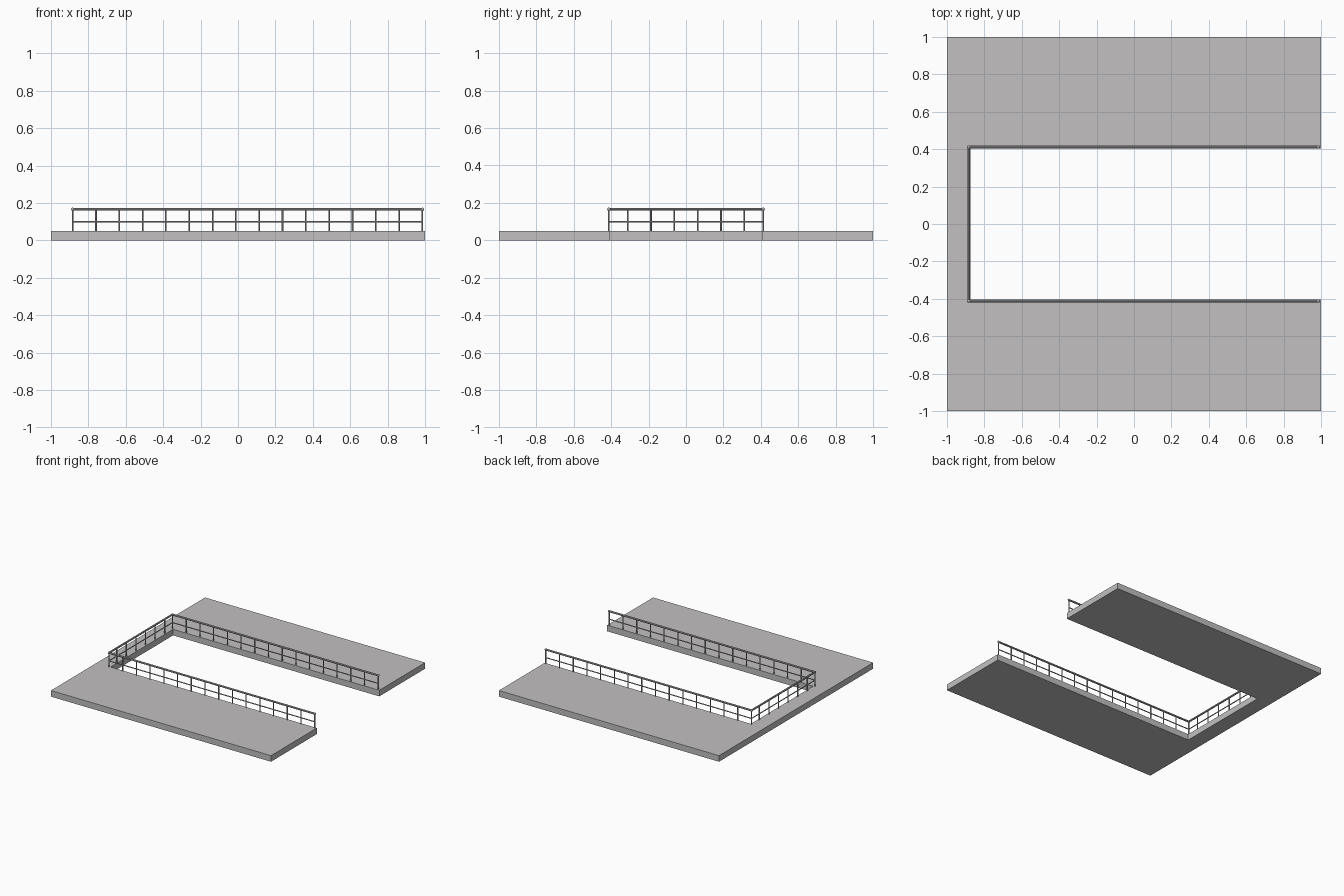
import bpy
from mathutils import Vector

if "Cube" in bpy.data.objects:
    bpy.data.objects.remove(bpy.data.objects["Cube"], do_unlink=True)


def material(name, rgb):
    m = bpy.data.materials.new(name)
    m.use_nodes = True
    m.diffuse_color = (*rgb, 1)
    m.node_tree.nodes["Principled BSDF"].inputs["Base Color"].default_value = (*rgb, 1)
    return m


CONCRETE = material("concrete grey", (0.54, 0.53, 0.53))
STEEL = material("steel grey", (0.43, 0.43, 0.43))

DECK = 0.05                    # deck thickness
INNER_X, INNER_Y = -0.873, 0.405
RAIL_X, RAIL_Y, END_X = -0.884, 0.412, 0.986
TOP_Z, MID_Z = 0.166, 0.10
STEP = (END_X - RAIL_X) / 15


def finish(obj, name, mat):
    obj.name = name
    obj.data.materials.append(mat)
    return obj


def bar(name, a, b, radius):
    """Round bar between two points."""
    a, b = Vector(a), Vector(b)
    d = b - a
    bpy.ops.mesh.primitive_cylinder_add(vertices=10, radius=radius, depth=d.length,
                                        location=(a + b) / 2,
                                        rotation=d.to_track_quat('Z', 'Y').to_euler())
    bpy.ops.object.shade_smooth_by_angle()
    return finish(bpy.context.object, name, STEEL)


# U-shaped deck, extruded from its outline
outline = [(-1, -1), (1, -1), (1, -INNER_Y), (INNER_X, -INNER_Y),
           (INNER_X, INNER_Y), (1, INNER_Y), (1, 1), (-1, 1)]
n = len(outline)
verts = [(x, y, z) for z in (0, DECK) for x, y in outline]
faces = [tuple(reversed(range(n))), tuple(range(n, 2 * n))]
faces += [(i, (i + 1) % n, (i + 1) % n + n, i + n) for i in range(n)]
mesh = bpy.data.meshes.new("deck")
mesh.from_pydata(verts, [], faces)
deck = bpy.data.objects.new("deck", mesh)
bpy.context.collection.objects.link(deck)
finish(deck, "deck", CONCRETE)

# Handrails and middle rails around the opening
path = [(END_X, -RAIL_Y), (RAIL_X, -RAIL_Y), (RAIL_X, RAIL_Y), (END_X, RAIL_Y)]
for side, p, q in zip(("front", "end", "back"), path, path[1:]):
    bar(side + "_handrail", (*p, TOP_Z), (*q, TOP_Z), 0.0075)
    bar(side + "_middle_rail", (*p, MID_Z), (*q, MID_Z), 0.004)

# Rounded joints at the handrail corners and ends
for x, y in path:
    bpy.ops.mesh.primitive_uv_sphere_add(segments=12, ring_count=8, radius=0.009,
                                         location=(x, y, TOP_Z))
    bpy.ops.object.shade_smooth()
    finish(bpy.context.object, "handrail_joint", STEEL)

# Posts along the two long sides and across the closed end
posts = [(RAIL_X + i * STEP, s * RAIL_Y) for s in (-1, 1) for i in range(16)]
posts += [(RAIL_X, (i - 2.5) * STEP) for i in range(6)]
for x, y in posts:
    bar("post", (x, y, DECK - 0.005), (x, y, TOP_Z), 0.0045)
